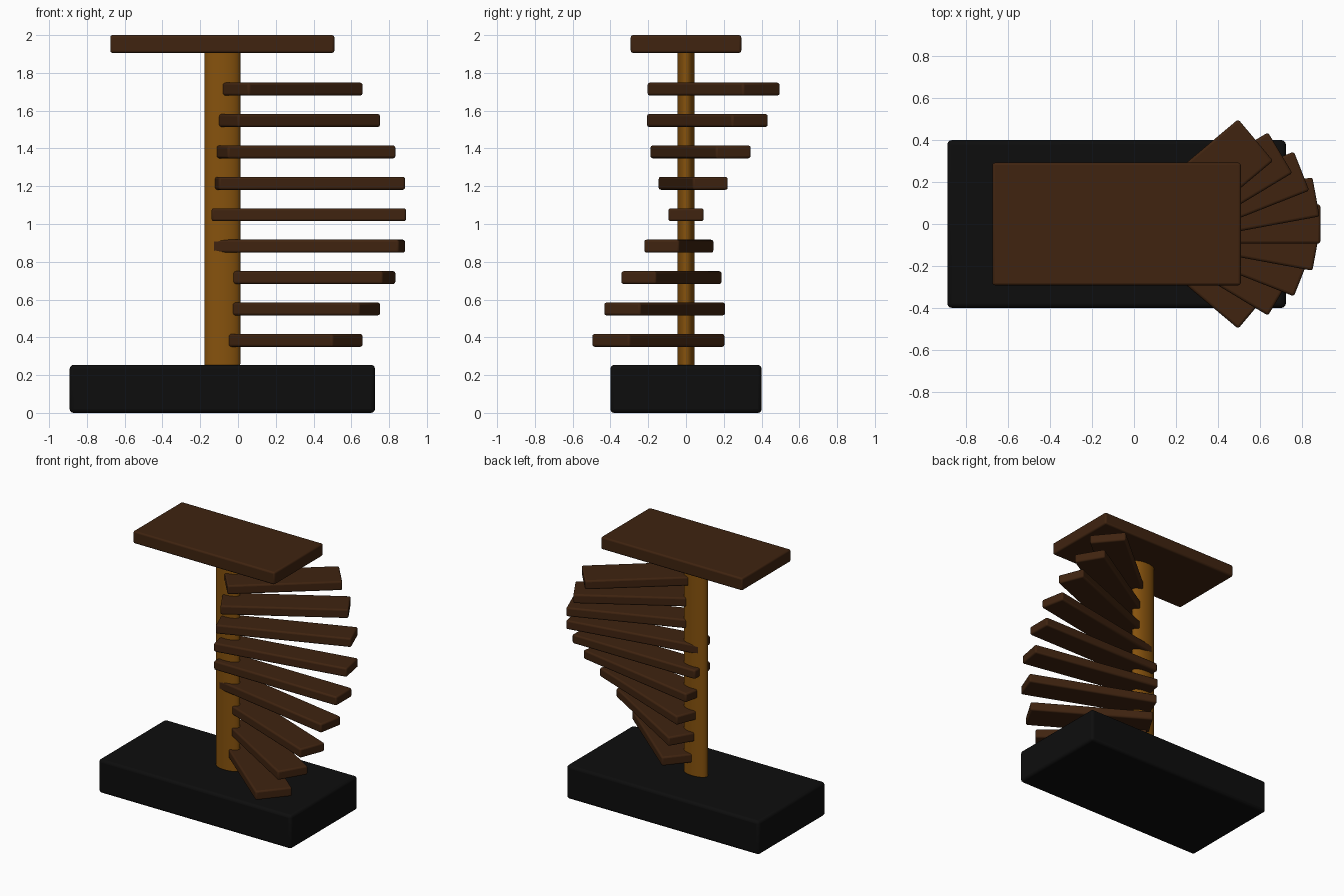
import bpy
from math import radians

cube = bpy.data.objects.get("Cube")
if cube:
    bpy.data.objects.remove(cube, do_unlink=True)


def make_material(name, rgb):
    mat = bpy.data.materials.new(name)
    mat.use_nodes = True
    mat.diffuse_color = (*rgb, 1)
    mat.node_tree.nodes["Principled BSDF"].inputs["Base Color"].default_value = (*rgb, 1)
    return mat


black = make_material("black", (0.004, 0.004, 0.004))
dark_wood = make_material("dark wood", (0.05, 0.017, 0.005))
golden_wood = make_material("golden wood", (0.24, 0.085, 0.004))


def finish(obj, name, mat, bevel):
    """Name, colour, soften the edges and shade a part."""
    obj.name = name
    obj.data.materials.append(mat)
    bpy.ops.object.transform_apply(location=False, rotation=False, scale=True)
    mod = obj.modifiers.new("rounded edges", 'BEVEL')
    mod.width = bevel
    mod.segments = 3
    mod.limit_method = 'ANGLE'
    mod.angle_limit = radians(40)
    bpy.ops.object.shade_smooth_by_angle(angle=radians(35))


def box(name, centre, size, mat, bevel, turn=0):
    bpy.ops.mesh.primitive_cube_add(size=1, location=centre, rotation=(0, 0, radians(turn)))
    obj = bpy.context.object
    obj.scale = size
    finish(obj, name, mat, bevel)


# Base slab and top landing
box("base", (-0.083, 0, 0.127), (1.616, 0.8, 0.254), black, 0.02)
box("landing", (-0.083, 0, 1.953), (1.186, 0.585, 0.094), dark_wood, 0.012)

# Oval central column
bpy.ops.mesh.primitive_cylinder_add(vertices=48, radius=1, depth=1, location=(-0.083, 0, 1.085))
column = bpy.context.object
column.scale = (0.095, 0.046, 1.67)
finish(column, "column", golden_wood, 0.008)

# Fanned treads: turn, centre x, centre y, length, width from the middle outwards
fan = [
    (0, 0.375, 0, 1.03, 0.187),
    (10.5, 0.375, 0.038, 1.005, 0.19),
    (21.5, 0.355, 0.077, 0.957, 0.2),
    (31, 0.32, 0.113, 0.882, 0.226),
    (40, 0.277, 0.146, 0.793, 0.259),
]
for step in range(-4, 5):
    side = -1 if step < 0 else 1
    turn, x, y, length, width = fan[abs(step)]
    box(f"tread_{step + 5}", (x, side * y, 1.049 + step * 0.1663),
        (length, width, 0.068), dark_wood, 0.012, side * turn)
